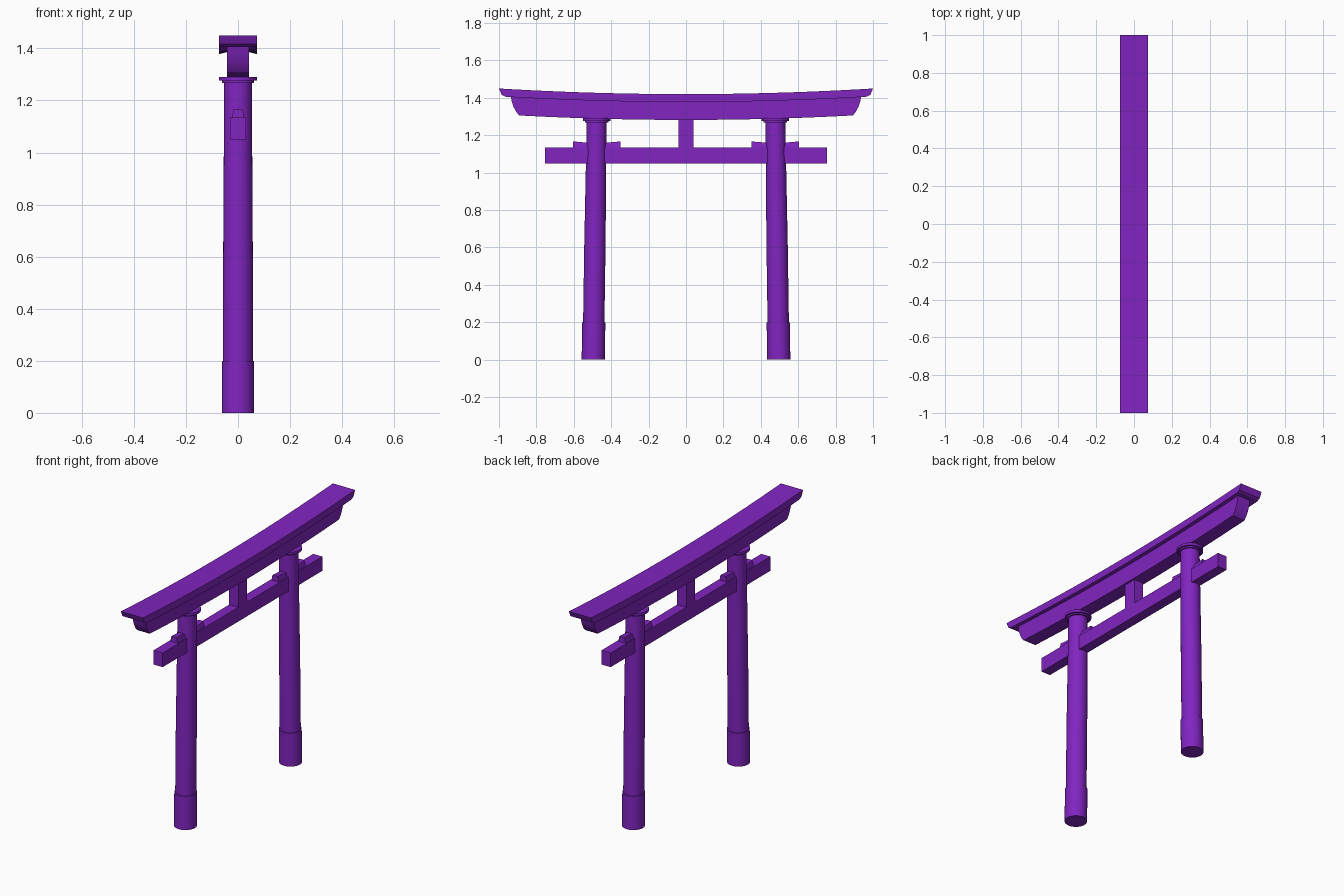
import bpy, bmesh, math

if "Cube" in bpy.data.objects:
    bpy.data.objects.remove(bpy.data.objects["Cube"])

PURPLE = (0.22, 0.018, 0.53, 1)
paint = bpy.data.materials.new("purple_paint")
paint.use_nodes = True
paint.diffuse_color = PURPLE
paint.node_tree.nodes["Principled BSDF"].inputs["Base Color"].default_value = PURPLE


def loft(name, rings, smooth=False, strip_caps=False):
    """Skin a list of closed rings and cap both ends."""
    bm = bmesh.new()
    loops = [[bm.verts.new(p) for p in ring] for ring in rings]
    n = len(rings[0])
    for a, b in zip(loops, loops[1:]):
        for i in range(n):
            j = (i + 1) % n
            bm.faces.new((a[i], a[j], b[j], b[i]))
    for end in (loops[0], loops[-1]):
        if strip_caps:
            for k in range(n // 2 - 1):
                bm.faces.new((end[k], end[k + 1], end[n - 2 - k], end[n - 1 - k]))
        else:
            bm.faces.new(end)
    bmesh.ops.recalc_face_normals(bm, faces=bm.faces)
    mesh = bpy.data.meshes.new(name)
    bm.to_mesh(mesh)
    bm.free()
    mesh.materials.append(paint)
    obj = bpy.data.objects.new(name, mesh)
    bpy.context.collection.objects.link(obj)
    if smooth:
        bpy.ops.object.select_all(action='DESELECT')
        bpy.context.view_layer.objects.active = obj
        obj.select_set(True)
        bpy.ops.object.shade_smooth_by_angle(angle=math.radians(35))
    return obj


def curved_beam(name, levels, steps=24):
    """Beam along y that sweeps up to its ends; levels are (half length, half width, z)."""
    rings = []
    for s in range(steps + 1):
        t = 2 * s / steps - 1
        right = [(w, t * l, z + 0.03 * (t * l) ** 2) for l, w, z in levels]
        rings.append(right + [(-x, y, z) for x, y, z in reversed(right)])
    return loft(name, rings, smooth=True, strip_caps=True)


def leaning_turning(name, side, profile, sides=32):
    """Round part around an inward leaning axis; profile is (radius, z)."""
    rings = []
    for r, z in profile:
        cy = side * (0.496 - 0.0145 * z)
        rings.append([(r * math.cos(a), cy + r * math.sin(a), z)
                      for a in (math.tau * i / sides for i in range(sides))])
    return loft(name, rings, smooth=True)


def bar(name, half_w, y0, y1, z0, z1):
    return loft(name, [[(-half_w, y, z0), (half_w, y, z0), (half_w, y, z1), (-half_w, y, z1)]
                       for y in (y0, y1)])


# Top lintel with rounded-under ends
curved_beam("top_lintel", [(0.965, 0.04, 1.386), (0.965, 0.073, 1.378),
                           (0.985, 0.073, 1.387), (0.994, 0.073, 1.405), (1.0, 0.073, 1.42)])

# Lower lintel with curved ends
curved_beam("lower_lintel", [(0.892, 0.042, 1.282), (0.908, 0.042, 1.3),
                             (0.922, 0.042, 1.326), (0.932, 0.042, 1.355), (0.938, 0.042, 1.389)])

# Tie beam and centre strut
bar("tie_beam", 0.03, -0.753, 0.753, 1.05, 1.135)
bar("centre_strut", 0.03, -0.04, 0.04, 1.13, 1.29)

for side, label in ((-1, "front"), (1, "back")):
    # Pillar, foot sleeve and cap
    leaning_turning(label + "_pillar", side, [(0.057, 0.1), (0.057, 0.6), (0.053, 1.28)])
    leaning_turning(label + "_foot_sleeve", side, [(0.062, 0), (0.062, 0.2)])
    leaning_turning(label + "_pillar_cap", side,
                    [(0.062, 1.268), (0.062, 1.276), (0.073, 1.276), (0.073, 1.291)])
    # Wedge through the pillar, dipping in the middle
    loft(label + "_wedge", [[(-0.025, side * y, 1.13), (0.025, side * y, 1.13),
                             (0.017, side * y, z), (-0.017, side * y, z)]
                            for y, z in ((0.35, 1.167), (0.477, 1.156), (0.604, 1.167))])
